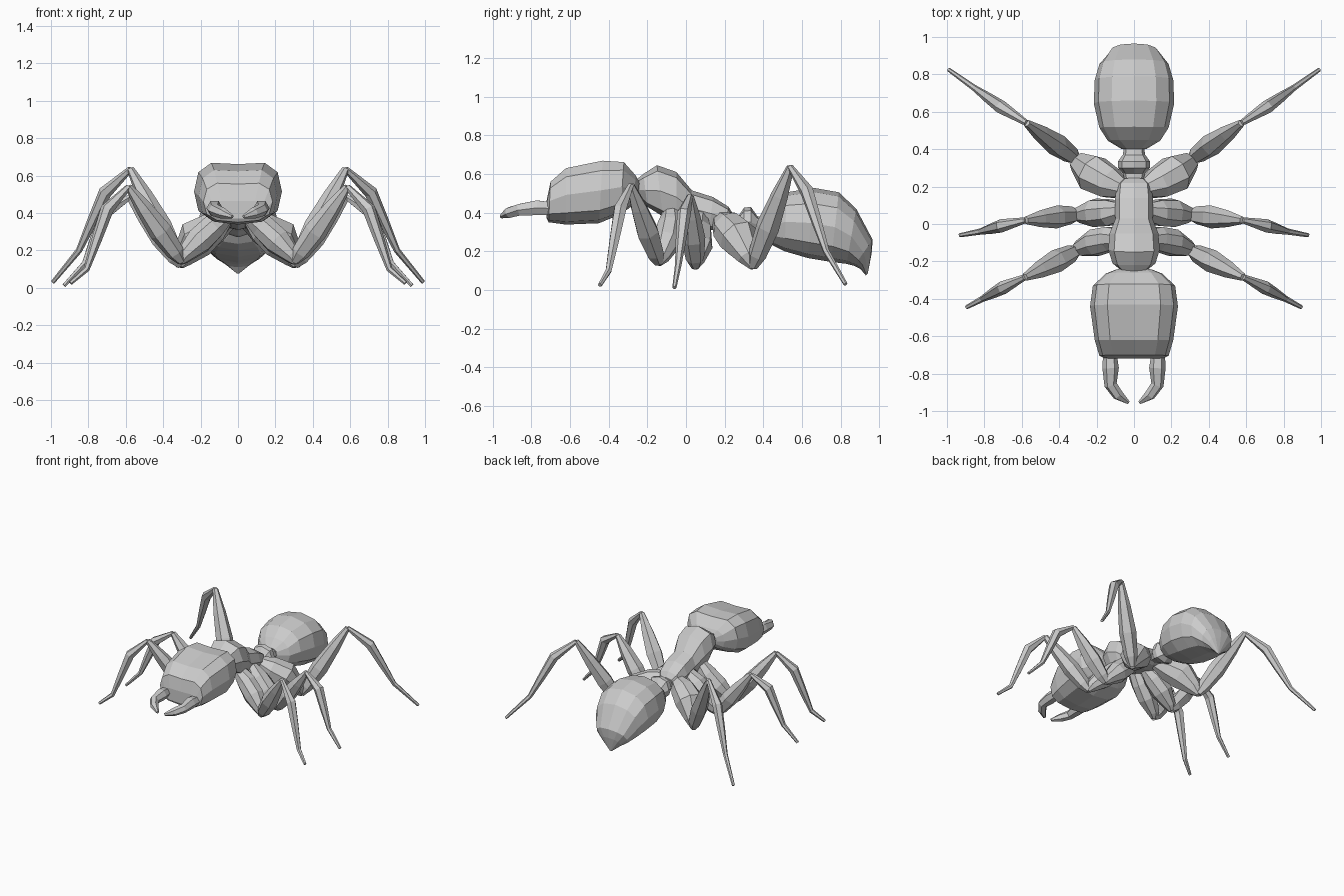
import bpy, bmesh, math
from mathutils import Vector

grey = bpy.data.materials.new("body_grey")
grey.diffuse_color = (0.6, 0.6, 0.6, 1)


def loft(name, rings):
    """Flat-shaded skin over rings of equal point count, capped at both ends."""
    bm = bmesh.new()
    loops = [[bm.verts.new(p) for p in ring] for ring in rings]
    n = len(loops[0])
    for a, b in zip(loops, loops[1:]):
        for i in range(n):
            j = (i + 1) % n
            bm.faces.new((a[i], a[j], b[j], b[i]))
    bm.faces.new(loops[0])
    bm.faces.new(loops[-1])
    bmesh.ops.recalc_face_normals(bm, faces=bm.faces)
    me = bpy.data.meshes.new(name)
    bm.to_mesh(me)
    bm.free()
    me.materials.append(grey)
    ob = bpy.data.objects.new(name, me)
    bpy.context.collection.objects.link(ob)
    return ob


def power(v, e):
    return math.copysign(abs(v) ** e, v)


def body(name, sections, n=12, e=0.8, dent=1.0):
    """Sections: top y, top z, bottom y, bottom z, half width."""
    rings = []
    for ty, tz, by, bz, w in sections:
        mid = Vector((0, (ty + by) / 2, (tz + bz) / 2))
        up = Vector((0, (ty - by) / 2, (tz - bz) / 2))
        ring = []
        for i in range(n):
            a = 2 * math.pi * i / n
            s = power(math.sin(a), e)
            if s > 0.99:
                s *= dent      # groove along the top
            ring.append(mid + up * s + Vector((w * power(math.cos(a), e), 0, 0)))
        rings.append(ring)
    return loft(name, rings)


def tube(name, pts, n=6, side=1):
    """Points: x, y, z, radius. side = -1 mirrors across x."""
    ps = [Vector(p[:3]) for p in pts]
    rings = []
    for i, p in enumerate(ps):
        t = Vector()
        if i > 0:
            t += (p - ps[i - 1]).normalized()
        if i < len(ps) - 1:
            t += (ps[i + 1] - p).normalized()
        t.normalize()
        out = Vector((p.x, p.y, 0)).normalized()
        u = (Vector((-out.y, out.x, 0)))
        u = (u - t * u.dot(t)).normalized()
        v = t.cross(u)
        ring = []
        for k in range(n):
            a = 2 * math.pi * k / n
            q = p + (u * math.cos(a) + v * math.sin(a)) * pts[i][3]
            ring.append((q.x * side, q.y, q.z))
        rings.append(ring)
    return loft(name, rings)


# Head: broad, boxy, with a shallow groove on top
body("head", [
    (-0.72, 0.47, -0.72, 0.37, 0.15),
    (-0.70, 0.57, -0.71, 0.35, 0.185),
    (-0.62, 0.645, -0.62, 0.338, 0.21),
    (-0.43, 0.685, -0.45, 0.345, 0.235),
    (-0.32, 0.675, -0.34, 0.39, 0.22),
    (-0.26, 0.60, -0.27, 0.44, 0.15),
    (-0.24, 0.56, -0.25, 0.47, 0.10)], e=0.72, dent=0.86)

# Thorax: humped front, lower tapered rear
body("thorax", [
    (-0.27, 0.56, -0.24, 0.48, 0.06),
    (-0.22, 0.60, -0.20, 0.43, 0.115),
    (-0.15, 0.645, -0.12, 0.38, 0.138),
    (-0.05, 0.61, -0.05, 0.35, 0.13),
    (0.03, 0.515, 0.02, 0.33, 0.10),
    (0.14, 0.48, 0.12, 0.31, 0.102),
    (0.22, 0.43, 0.20, 0.31, 0.092),
    (0.245, 0.39, 0.24, 0.32, 0.06)], n=8, e=0.75)

# Waist: narrow stalk with a raised node
body("waist", [
    (0.22, 0.38, 0.22, 0.32, 0.045),
    (0.27, 0.38, 0.27, 0.30, 0.06),
    (0.30, 0.425, 0.30, 0.28, 0.085),
    (0.335, 0.43, 0.335, 0.27, 0.085),
    (0.37, 0.38, 0.37, 0.29, 0.06),
    (0.43, 0.37, 0.43, 0.30, 0.05)], n=8)

# Abdomen: big oval drooping to a pointed tip
body("abdomen", [
    (0.40, 0.38, 0.40, 0.29, 0.065),
    (0.45, 0.44, 0.44, 0.235, 0.14),
    (0.52, 0.505, 0.51, 0.20, 0.185),
    (0.66, 0.528, 0.63, 0.165, 0.215),
    (0.79, 0.505, 0.75, 0.145, 0.21),
    (0.88, 0.42, 0.83, 0.135, 0.185),
    (0.965, 0.26, 0.87, 0.125, 0.13),
    (0.96, 0.19, 0.90, 0.11, 0.08),
    (0.94, 0.085, 0.93, 0.075, 0.008)], n=12, e=0.85)

# Legs: hip path, then knee, shin bends and foot
LEGS = {
    "front": dict(
        hip=[(0.06, -0.07, 0.40, 0.05), (0.13, -0.08, 0.33, 0.07),
             (0.21, -0.10, 0.25, 0.075), (0.29, -0.13, 0.17, 0.045),
             (0.31, -0.145, 0.135, 0.02)],
        joints=[(0.30, -0.14, 0.14), (0.585, -0.285, 0.54), (0.70, -0.34, 0.42),
                (0.81, -0.40, 0.10), (0.895, -0.445, 0.025)]),
    "middle": dict(
        hip=[(0.06, 0.06, 0.38, 0.05), (0.13, 0.06, 0.31, 0.075),
             (0.21, 0.06, 0.23, 0.078), (0.29, 0.05, 0.15, 0.045),
             (0.31, 0.045, 0.115, 0.02)],
        joints=[(0.30, 0.05, 0.12), (0.58, 0.02, 0.485), (0.71, -0.01, 0.40),
                (0.82, -0.04, 0.13), (0.93, -0.06, 0.012)]),
    "rear": dict(
        hip=[(0.05, 0.18, 0.36, 0.05), (0.13, 0.22, 0.32, 0.09),
             (0.22, 0.27, 0.27, 0.105), (0.29, 0.325, 0.17, 0.06),
             (0.31, 0.35, 0.115, 0.02)],
        joints=[(0.305, 0.345, 0.12), (0.575, 0.54, 0.635), (0.71, 0.625, 0.51),
                (0.85, 0.725, 0.20), (0.99, 0.825, 0.03)]),
}
for label, leg in LEGS.items():
    base, knee, bend, ankle, foot = [Vector(p) for p in leg["joints"]]
    thigh = [(*base.lerp(knee, t), r) for t, r in
             ((0, 0.025), (0.12, 0.048), (0.4, 0.062), (0.72, 0.045), (1, 0.02))]
    shin = [(*knee, 0.016), (*bend, 0.036), (*bend.lerp(ankle, 0.5), 0.028),
            (*ankle, 0.017), (*foot, 0.011)]
    for side, tag in ((1, "right"), (-1, "left")):
        tube(f"{label}_hip_{tag}", leg["hip"], 8, side)
        tube(f"{label}_thigh_{tag}", thigh, 6, side)
        tube(f"{label}_shin_{tag}", shin, 6, side)

# Jaws: a pair of hooks curving inward
for side, tag in ((1, "right"), (-1, "left")):
    tube(f"jaw_{tag}", [
        (0.13, -0.68, 0.42, 0.035), (0.125, -0.77, 0.425, 0.044),
        (0.125, -0.86, 0.415, 0.034), (0.085, -0.915, 0.40, 0.03),
        (0.03, -0.955, 0.38, 0.01)], 6, side)
